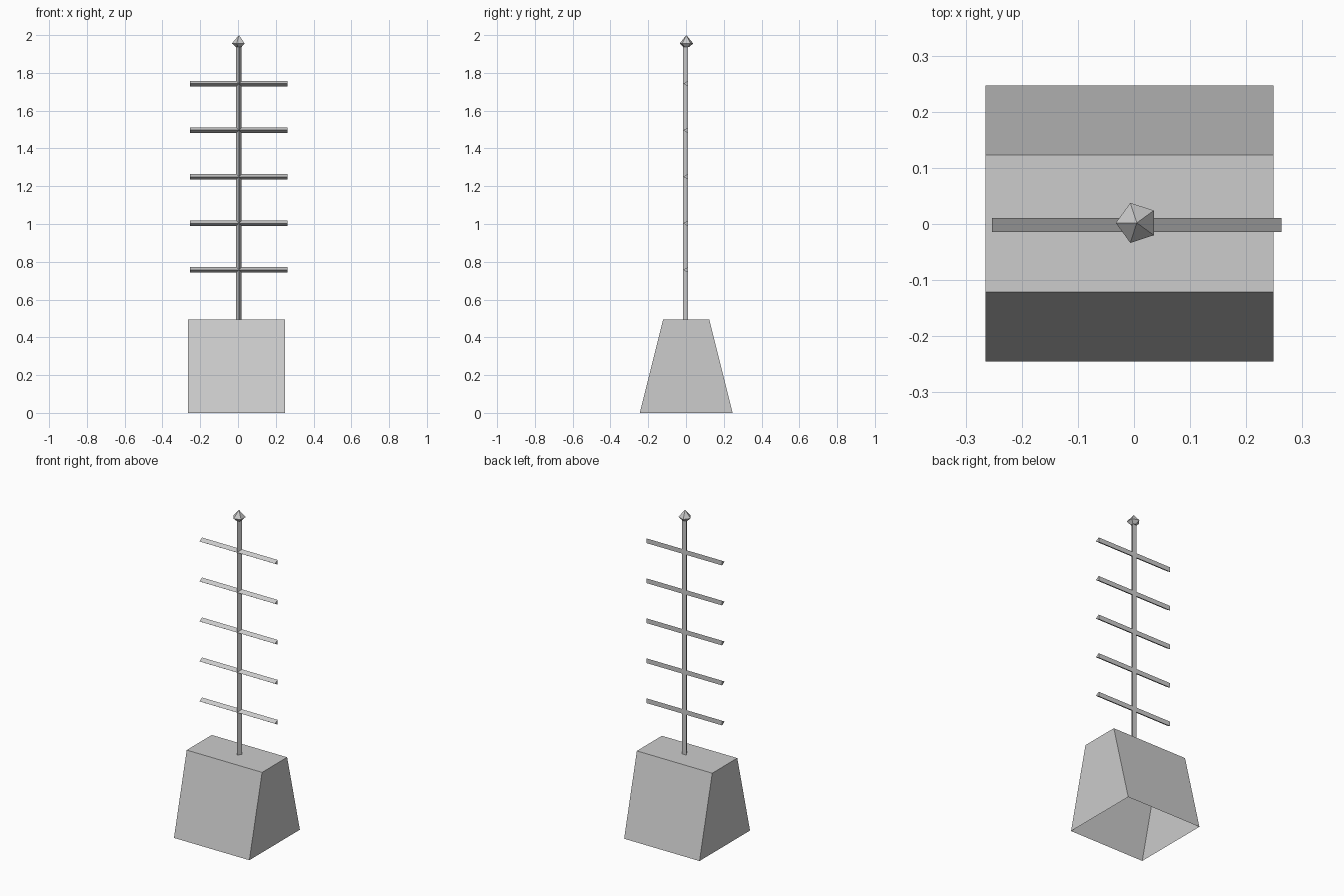
import bpy, bmesh, math
from mathutils import Vector

cube = bpy.data.objects.get("Cube")
if cube:
    bpy.data.objects.remove(cube)

grey = bpy.data.materials.new("light_grey")
grey.use_nodes = True
colour = (0.604, 0.604, 0.604, 1)
grey.diffuse_color = colour
grey.node_tree.nodes["Principled BSDF"].inputs["Base Color"].default_value = colour

MAST_X, MAST_Y, ROD_R = 0.005, 0.002, 0.0167
BASE_TOP = 0.494


def loft(name, rings, cap_start=True, cap_end=True):
    """Join rings of equal point count with flat quads."""
    bm = bmesh.new()
    loops = [[bm.verts.new(p) for p in ring] for ring in rings]
    n = len(loops[0])
    for a, b in zip(loops, loops[1:]):
        for i in range(n):
            j = (i + 1) % n
            bm.faces.new((a[i], a[j], b[j], b[i]))
    if cap_start:
        bm.faces.new(loops[0][::-1])
    if cap_end:
        bm.faces.new(loops[-1])
    bmesh.ops.remove_doubles(bm, verts=bm.verts, dist=1e-5)
    bmesh.ops.recalc_face_normals(bm, faces=bm.faces)
    mesh = bpy.data.meshes.new(name)
    bm.to_mesh(mesh)
    bm.free()
    mesh.materials.append(grey)
    obj = bpy.data.objects.new(name, mesh)
    bpy.context.collection.objects.link(obj)
    return obj


def polygon(sides, radius, start):
    """Points of a regular polygon in two dimensions."""
    angles = [start + math.tau * i / sides for i in range(sides)]
    return [(radius * math.cos(a), radius * math.sin(a)) for a in angles]


def slab(half_depth, z):
    cx, cy, hx = -0.008, 0.001, 0.257
    return [Vector((cx + sx * hx, cy + sy * half_depth, z))
            for sx, sy in ((-1, -1), (1, -1), (1, 1), (-1, 1))]


# Base: wedge-sided block, open underneath
loft("base", [slab(0.246, 0), slab(0.122, BASE_TOP)], cap_start=False)

# Mast: three-sided rod with an edge toward the front
triangle = polygon(3, ROD_R, -math.pi / 2)
loft("mast", [[(MAST_X + x, MAST_Y + y, z) for x, y in triangle]
              for z in (BASE_TOP, 1.945)])

# Crossbars: five evenly spaced rods of the same section
for i in range(5):
    z = 0.757 + i * 0.2465
    loft(f"crossbar_{i + 1}",
         [[(MAST_X + s * 0.258, MAST_Y + y, z + h) for h, y in triangle]
          for s in (-1, 1)])

# Finial: five-sided pointed tip
tip = [[(MAST_X + x, MAST_Y + y, z) for x, y in polygon(5, r, math.radians(36))]
       for r, z in ((0.016, 1.936), (0.0375, 1.956))]
bm_rings = tip + [[(MAST_X, MAST_Y, 2.0)] * 5]


def pointed(name, lower, upper, apex):
    bm = bmesh.new()
    low = [bm.verts.new(p) for p in lower]
    top = [bm.verts.new(p) for p in upper]
    point = bm.verts.new(apex)
    bm.faces.new(low[::-1])
    for i in range(len(low)):
        j = (i + 1) % len(low)
        bm.faces.new((low[i], low[j], top[j], top[i]))
        bm.faces.new((top[i], top[j], point))
    mesh = bpy.data.meshes.new(name)
    bm.to_mesh(mesh)
    bm.free()
    mesh.materials.append(grey)
    bpy.context.collection.objects.link(bpy.data.objects.new(name, mesh))


pointed("finial", tip[0], tip[1], bm_rings[-1][0])
